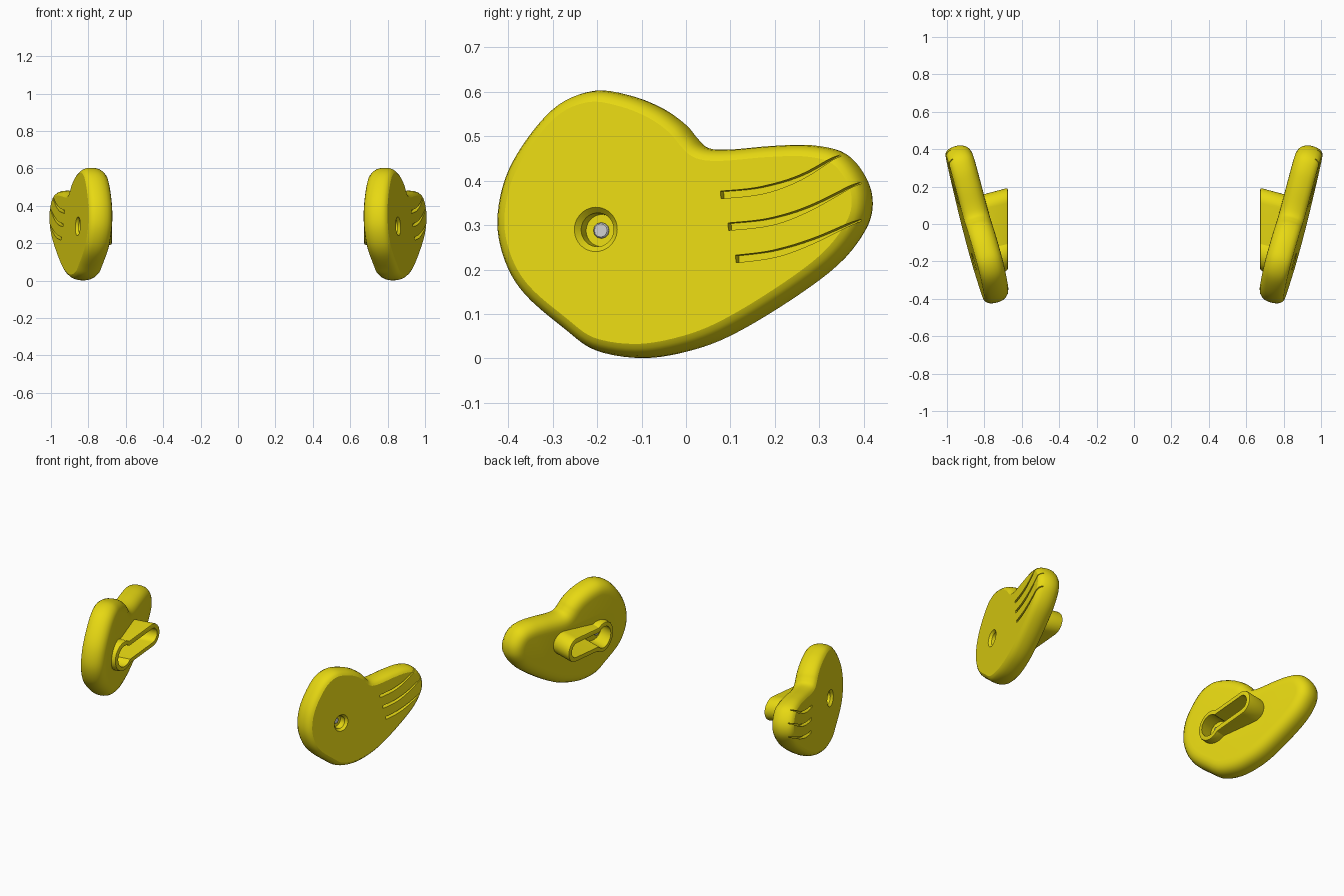
import bpy, bmesh, math
from mathutils import Matrix, Vector

if "Cube" in bpy.data.objects:
    bpy.data.objects.remove(bpy.data.objects["Cube"])

YAW, TILT = math.radians(15), math.radians(3)
# Local frame of the right plate: X = outward normal, Y = along, Z = up
FRAME = (Matrix.Translation((0.838, 0, 0.3)) @ Matrix.Rotation(-TILT, 4, 'Y')
         @ Matrix.Rotation(-YAW, 4, 'Z'))

yellow = bpy.data.materials.new("yellow_plastic")
yellow.diffuse_color = (0.8, 0.69, 0.006, 1)
yellow.use_nodes = True
yellow.node_tree.nodes["Principled BSDF"].inputs["Base Color"].default_value = yellow.diffuse_color


def local(y, z, depth=0.0):
    """Grid reading from the side view -> plate plane coordinates."""
    return Vector(((y + depth * math.sin(YAW)) / math.cos(YAW), z - 0.3 - depth * math.sin(TILT)))


def spline(pts, steps, closed=True):
    """Catmull-Rom curve through the points."""
    n, out = len(pts), []
    for i in range(n if closed else n - 1):
        p = [pts[(i + k) % n] if closed else pts[min(max(i + k, 0), n - 1)] for k in (-1, 0, 1, 2)]
        for s in range(steps):
            t = s / steps
            out.append(0.5 * (2 * p[1] + (p[2] - p[0]) * t + (2 * p[0] - 5 * p[1] + 4 * p[2] - p[3]) * t * t
                              + (3 * p[1] - p[0] - 3 * p[2] + p[3]) * t ** 3))
    return out if closed else out + [pts[-1]]


def inset(loop, d):
    """Offset a clockwise loop inwards."""
    out, n = [], len(loop)
    for i, p in enumerate(loop):
        t = (loop[(i + 1) % n] - loop[i - 1]).normalized()
        out.append(p + Vector((t.y, -t.x)) * d)
    return out


def loft(name, sections):
    """Solid through a list of (loop, local x) sections, closed at both ends."""
    bm = bmesh.new()
    rings = [[bm.verts.new(FRAME @ Vector((x, p.x, p.y))) for p in loop] for loop, x in sections]
    n = len(rings[0])
    for a, b in zip(rings, rings[1:]):
        for i in range(n):
            bm.faces.new((a[i], a[(i + 1) % n], b[(i + 1) % n], b[i]))
    bm.faces.new(rings[0])
    bm.faces.new(rings[-1])
    bmesh.ops.recalc_face_normals(bm, faces=bm.faces)
    me = bpy.data.meshes.new(name)
    bm.to_mesh(me)
    bm.free()
    ob = bpy.data.objects.new(name, me)
    bpy.context.collection.objects.link(ob)
    return ob


def boolean(target, tool, op):
    m = target.modifiers.new(op, 'BOOLEAN')
    m.operation, m.object, m.solver = op, tool, 'EXACT'
    bpy.context.view_layer.objects.active = target
    bpy.ops.object.modifier_apply(modifier=m.name)
    bpy.data.objects.remove(tool)


def circle(c, r, n=40):
    return [c + Vector((math.cos(-2 * math.pi * i / n), math.sin(-2 * math.pi * i / n))) * r for i in range(n)]


def keyhole(c, head, slot, length, slope):
    """Round head at c with a narrower rounded slot running backwards."""
    a0 = math.asin(slot / head)
    pts = [Vector((math.cos(a), math.sin(a))) * head
           for a in [-a0 - (2 * math.pi - 2 * a0) * i / 32 for i in range(33)]]
    pts += [Vector((length + math.cos(a) * slot, math.sin(a) * slot))
            for a in [math.pi / 2 - math.pi * i / 20 for i in range(21)]]
    rot = Matrix.Rotation(slope, 2)
    return [c + rot @ p for p in pts]


# Plate body
outline = [(-.2, .605), (-.12, .592), (-.05, .562), (0, .525), (.025, .495), (.05, .473), (.1, .468),
           (.2, .475), (.29, .475), (.36, .455), (.405, .40), (.418, .34), (.40, .28), (.34, .205),
           (.23, .125), (.1, .05), (0, .015), (-.1, .002), (-.2, .02), (-.27, .07), (-.355, .145),
           (-.40, .22), (-.418, .31), (-.40, .41), (-.35, .5), (-.28, .575)]
loop = spline([local(*p) for p in outline], 5)
rim = [(.028, .07), (.018, .064), (.009, .053), (.003, .037), (0, .015), (0, -.005), (.005, -.028),
       (.015, -.046), (.03, -.06), (.05, -.068), (.07, -.07)]
plate = loft("right_plate", [(inset(loop, d), x) for d, x in rim])

# Mounting boss on the inner side, trimmed upright
hub = local(-.203, .293, .07)
boss = loft("boss", [(keyhole(hub, .09, .072, .265, math.radians(5)), x) for x in (0, -.3)])
bm = bmesh.new()
bm.from_mesh(boss.data)
bmesh.ops.bisect_plane(bm, geom=bm.verts[:] + bm.edges[:] + bm.faces[:], plane_co=(.675, 0, 0),
                       plane_no=(-1, 0, 0), clear_outer=True)
cut = [e for e in bm.edges if e.is_boundary]
bmesh.ops.edgeloop_fill(bm, edges=cut)
bmesh.ops.bevel(bm, geom=cut, offset=.008, segments=2, profile=.5, affect='EDGES')
bmesh.ops.recalc_face_normals(bm, faces=bm.faces)
bm.to_mesh(boss.data)
bm.free()
boolean(plate, boss, 'UNION')

# Keyhole pocket in the boss
boolean(plate, loft("pocket", [(keyhole(hub, .064, .044, .265, math.radians(5)), x) for x in (-.015, -.35)]),
        'DIFFERENCE')

# Countersunk screw recess on the outer face
boolean(plate, loft("recess", [(circle(hub, r), x) for r, x in
                               ((.036, .02), (.038, .056), (.05, .07), (.05, .1))]), 'DIFFERENCE')

# Three tapering grooves on the tail
grooves = [[(.078, .367), (.17, .376), (.26, .405), (.352, .46)],
           [(.095, .295), (.19, .305), (.28, .335), (.397, .396)],
           [(.112, .222), (.2, .233), (.29, .262), (.397, .311)]]
for g in grooves:
    path = spline([local(*p, .07) for p in g], 6, closed=False)
    n = len(path) - 1
    top, low = [], []
    for i, p in enumerate(path):
        t = (path[min(i + 1, n)] - path[max(i - 1, 0)]).normalized()
        w = .008 * min(1, (n - i) / (.6 * n)) ** .7 + .0004
        top.append(p + Vector((-t.y, t.x)) * w)
        low.append(p - Vector((-t.y, t.x)) * w)
    boolean(plate, loft("groove", [(top + low[::-1], x) for x in (.042, .1)]), 'DIFFERENCE')

plate.data.materials.clear()
plate.data.materials.append(yellow)

# Screw joining recess and pocket
screw = loft("right_screw", [(circle(hub, r, 12), x) for r, x in
                             ((.015, .027), (.018, .024), (.018, -.05), (.015, -.053))])

# Mirrored left side
for ob in (plate, screw):
    twin = ob.copy()
    twin.data = ob.data.copy()
    twin.name = ob.name.replace("right", "left")
    twin.data.transform(Matrix.Scale(-1, 4, (1, 0, 0)))
    twin.data.flip_normals()
    bpy.context.collection.objects.link(twin)

# Smooth shading with crisp edges
bpy.ops.object.select_all(action='SELECT')
bpy.context.view_layer.objects.active = plate
bpy.ops.object.shade_smooth_by_angle(angle=math.radians(28))
